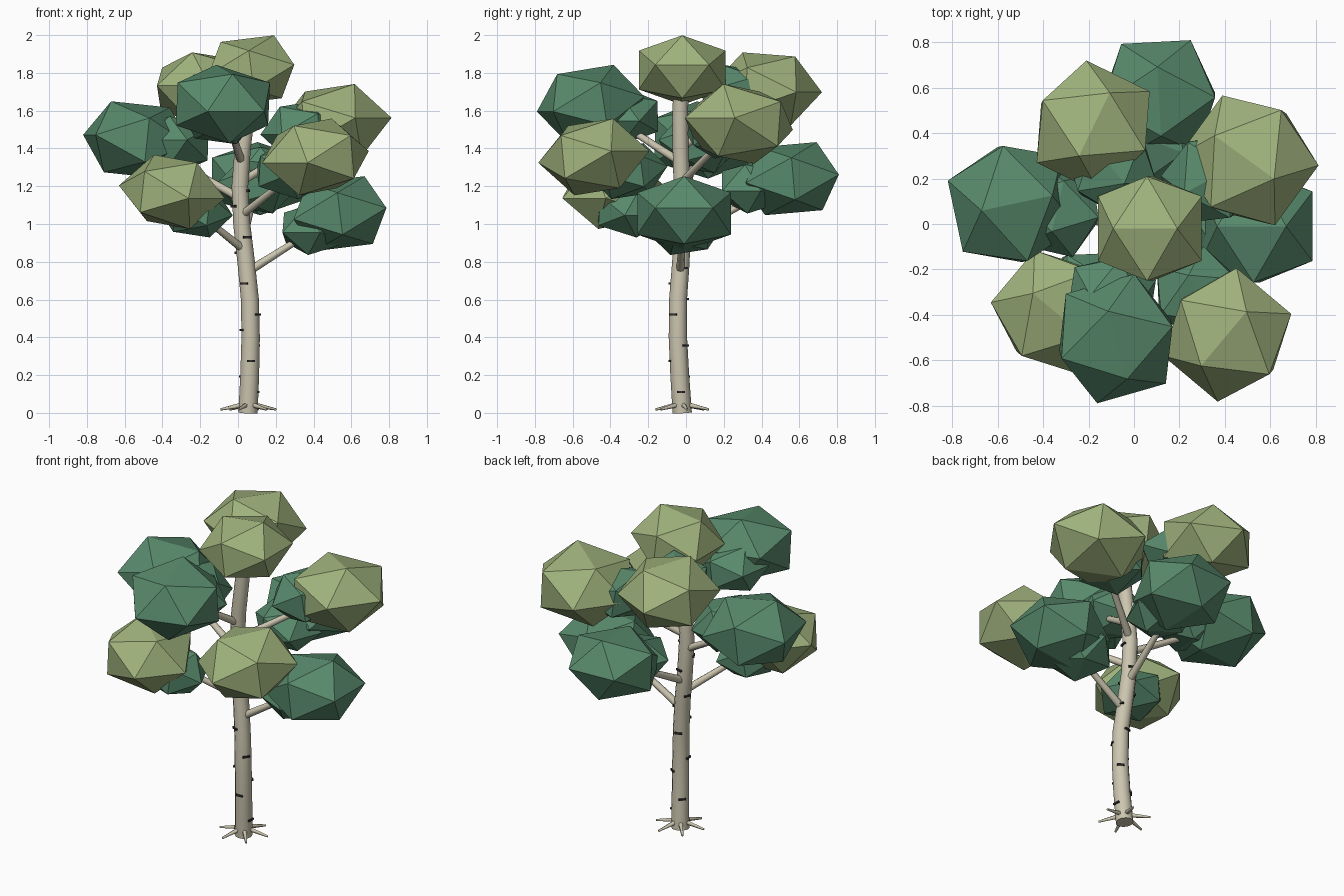
import bpy, bmesh, math
from mathutils import Matrix, Vector

if "Cube" in bpy.data.objects:
    bpy.data.objects.remove(bpy.data.objects["Cube"])

PHI = (1 + 5 ** 0.5) / 2
GOLDEN = math.radians(137.5)


def material(name, rgb):
    m = bpy.data.materials.new(name)
    m.diffuse_color = (*rgb, 1)
    m.use_nodes = True
    m.node_tree.nodes["Principled BSDF"].inputs["Base Color"].default_value = m.diffuse_color
    return m


BARK = material("bark", (0.60, 0.56, 0.43))
MARK = material("bark_mark", (0.03, 0.03, 0.03))
DARK = material("dark_leaf", (0.098, 0.254, 0.15))
LIGHT = material("light_leaf", (0.35, 0.45, 0.205))


def mesh_object(name, bm, mat):
    me = bpy.data.meshes.new(name)
    bm.to_mesh(me)
    bm.free()
    me.materials.append(mat)
    ob = bpy.data.objects.new(name, me)
    bpy.context.collection.objects.link(ob)
    return ob


def tube(name, points, radii, sides, mat):
    """Tapered tube of horizontal or leaning rings through the points."""
    bm = bmesh.new()
    pts = [Vector(p) for p in points]
    rings = []
    for i, p in enumerate(pts):
        d = pts[min(i + 1, len(pts) - 1)] - pts[max(i - 1, 0)]
        rot = Vector((0, 0, 1)).rotation_difference(d).to_matrix()
        rings.append([bm.verts.new(p + rot @ Vector((radii[i] * math.cos(a), radii[i] * math.sin(a), 0)))
                      for a in (2 * math.pi * k / sides for k in range(sides))])
    for lo, hi in zip(rings, rings[1:]):
        for k in range(sides):
            n = (k + 1) % sides
            bm.faces.new((lo[k], lo[n], hi[n], hi[k])).smooth = True
    bm.faces.new(rings[0][::-1])
    bm.faces.new(rings[-1])
    return mesh_object(name, bm, mat)


def leaf_clump(name, centre, size, yaw, tilt, mat, flat=0.73):
    """Flattened icosahedron with an edge on top that rises along the yaw direction."""
    bm = bmesh.new()
    for a in (-1, 1):
        for b in (-PHI, PHI):
            for co in ((a, 0, b), (0, b, a), (b, a, 0)):
                bm.verts.new(co)
    bmesh.ops.convex_hull(bm, input=bm.verts[:])
    bm.transform(Matrix.Translation(centre)
                 @ Matrix.Rotation(math.radians(yaw), 4, 'Z')
                 @ Matrix.Rotation(math.radians(-tilt), 4, 'Y')
                 @ Matrix.Diagonal((size, size, size * flat, 1)))
    bmesh.ops.recalc_face_normals(bm, faces=bm.faces[:])
    return mesh_object(name, bm, mat)


# Trunk path: x, y, z
PATH = [(0.053, -0.02, 0.0), (0.062, -0.033, 0.2), (0.067, -0.043, 0.4), (0.063, -0.042, 0.6),
        (0.043, -0.027, 0.8), (0.02, -0.02, 1.0), (0.01, -0.022, 1.2), (0.025, -0.028, 1.4),
        (0.05, -0.03, 1.6), (0.065, -0.025, 1.8)]


def trunk_at(z):
    i = min(int(z / 0.2), len(PATH) - 2)
    return Vector(PATH[i]).lerp(Vector(PATH[i + 1]), z / 0.2 - i)


def trunk_radius(z):
    return 0.051 - 0.006 * z


tube("trunk", PATH, [trunk_radius(p[2]) for p in PATH], 12, BARK)

# Branches: big clump centre, size, yaw, tilt, then small inner clump centre
BRANCHES = [
    ((0.54, -0.01, 1.055), 0.153, 0, 7, (0.41, 0.0, 0.98)),
    ((-0.35, -0.385, 1.17), 0.150, 140, 8, (-0.23, -0.30, 1.07)),
    ((0.11, 0.555, 1.24), 0.153, 93, 5, (0.10, 0.36, 1.20)),
    ((0.41, -0.488, 1.355), 0.157, 50, 7, (0.28, -0.31, 1.28)),
    ((-0.535, 0.088, 1.445), 0.160, 192, 6, (-0.34, 0.06, 1.42)),
    ((0.505, 0.28, 1.53), 0.163, -36, 7, (0.34, 0.20, 1.50)),
    ((-0.08, -0.505, 1.635), 0.157, 106, 9, (-0.10, -0.33, 1.57)),
    ((-0.18, 0.427, 1.715), 0.155, -116, 4, (-0.10, 0.25, 1.70)),
]
for i, (c, s, yaw, tilt, inner) in enumerate(BRANCHES):
    tube(f"branch_{i}", [trunk_at(c[2] - 0.31), c], [0.023, 0.013], 8, BARK)
    leaf_clump(f"leaf_clump_{i}", c, s, yaw, tilt, LIGHT if i % 2 else DARK)
    leaf_clump(f"inner_leaf_clump_{i}", inner, s * 0.72, yaw + 65, 8, DARK)
leaf_clump("crown_leaf_clump", (0.07, -0.02, 1.815), 0.142, 0, 7, LIGHT)

# Roots spread from the foot
for k in range(6):
    a = math.radians(60 * k + 10)
    d = Vector((math.cos(a), math.sin(a), 0))
    foot = Vector((0.055, -0.02, 0))
    tube(f"root_{k}", [foot + d * 0.02 + Vector((0, 0, 0.045)), foot + d * 0.15 + Vector((0, 0, 0.018))],
         [0.015, 0.006], 6, BARK)

# Dark bark marks spiral up the trunk
for k in range(14):
    z = 0.11 + 0.082 * k
    a = GOLDEN * k
    r = trunk_radius(z)
    bm = bmesh.new()
    bmesh.ops.create_cube(bm, size=1)
    bm.transform(Matrix.Translation(trunk_at(z) + Vector((math.cos(a), math.sin(a), 0)) * r)
                 @ Matrix.Rotation(a, 4, 'Z') @ Matrix.Diagonal((0.012, 0.042, 0.011, 1)))
    mesh_object(f"bark_mark_{k}", bm, MARK)
